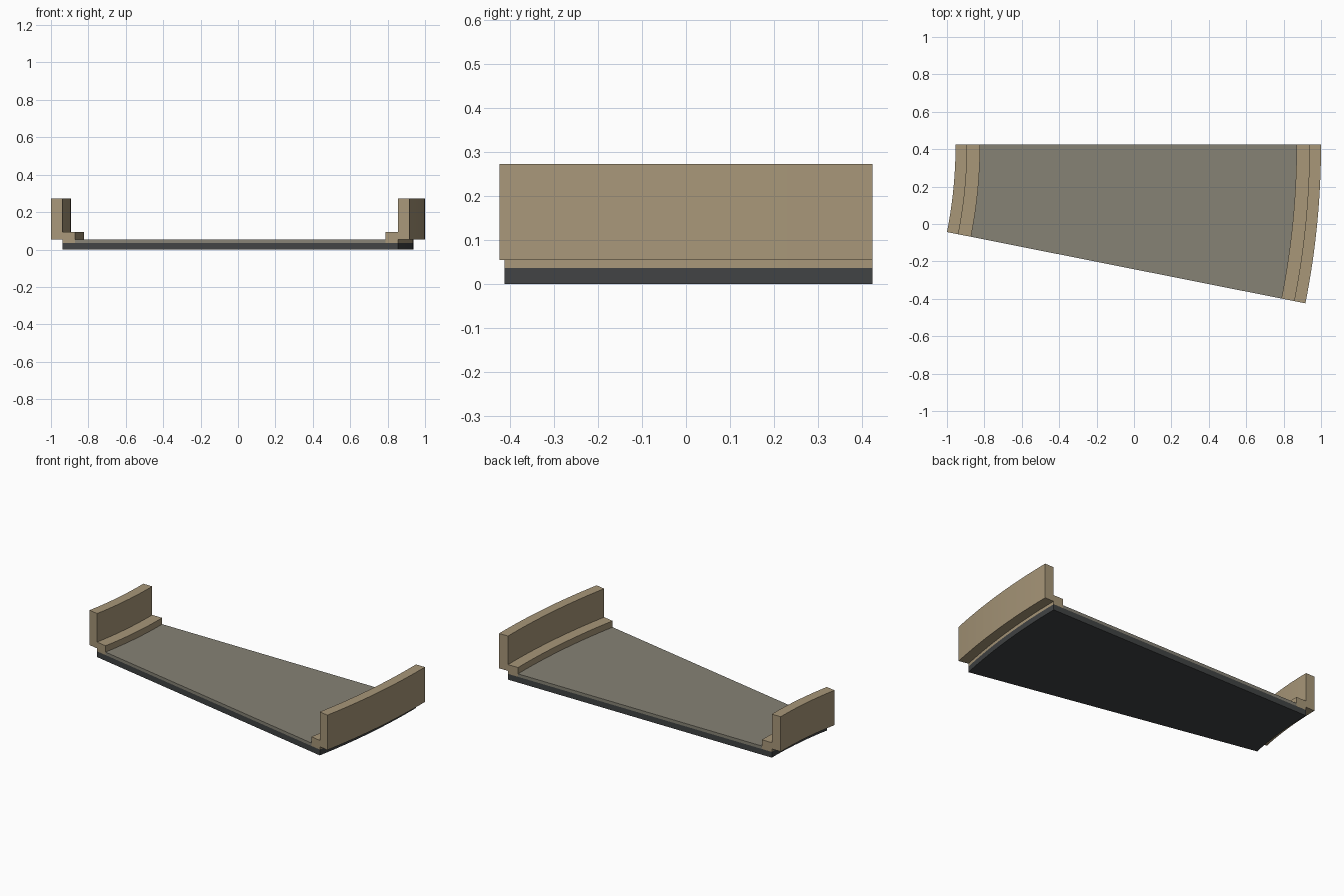
import bpy, bmesh, math

if "Cube" in bpy.data.objects:
    bpy.data.objects.remove(bpy.data.objects["Cube"])

# Curved deck swept about a distant centre
SWEEP = math.radians(11.25)
R_OUT, R_IN = 4.347, 2.393
CX, CY = 1 - R_OUT, 0.424
WALL, CURB = 0.062, 0.069
Z_BASE, Z_DECK, Z_CURB, Z_TOP = 0.036, 0.0545, 0.094, 0.273
STEPS = 16


def material(name, srgb):
    m = bpy.data.materials.new(name)
    m.diffuse_color = [((c / 255 + 0.055) / 1.055) ** 2.4 for c in srgb] + [1]
    m.use_nodes = True
    m.node_tree.nodes["Principled BSDF"].inputs["Base Color"].default_value = m.diffuse_color
    return m


def sweep(name, profile, mat):
    """Sweep a closed (radius, z) profile along the arc and cap both ends."""
    bm = bmesh.new()
    rings = []
    for i in range(STEPS + 1):
        a = -SWEEP * i / STEPS
        rings.append([bm.verts.new((CX + r * math.cos(a), CY + r * math.sin(a), z))
                      for r, z in profile])
    n = len(profile)
    for a, b in zip(rings, rings[1:]):
        for j in range(n):
            k = (j + 1) % n
            bm.faces.new((a[j], a[k], b[k], b[j]))
    bm.faces.new(rings[0])
    bm.faces.new(rings[-1])
    bmesh.ops.recalc_face_normals(bm, faces=bm.faces)
    mesh = bpy.data.meshes.new(name)
    bm.to_mesh(mesh)
    bm.free()
    mesh.materials.append(mat)
    ob = bpy.data.objects.new(name, mesh)
    bpy.context.collection.objects.link(ob)
    bpy.ops.object.select_all(action='DESELECT')
    ob.select_set(True)
    bpy.context.view_layer.objects.active = ob
    bpy.ops.object.shade_smooth_by_angle(angle=math.radians(30))
    return ob


def box(r0, r1, z0, z1):
    return [(r0, z0), (r1, z0), (r1, z1), (r0, z1)]


tan = material("tan stone", (168, 151, 121))
grey = material("warm grey paving", (134, 130, 117))
dark = material("dark underside", (65, 67, 68))

# Dark slab below and paving above it
sweep("base_slab", box(R_IN + WALL, R_OUT - WALL, 0, Z_BASE), dark)
sweep("paving", box(R_IN + WALL + CURB, R_OUT - WALL - CURB, Z_BASE, Z_DECK), grey)

# Stepped parapets: overhanging wall with a low curb on the deck side
for name, edge, s in (("inner_parapet", R_IN, 1), ("outer_parapet", R_OUT, -1)):
    mid, lip = edge + s * WALL, edge + s * (WALL + CURB)
    sweep(name, [(edge, Z_DECK), (mid, Z_DECK), (mid, Z_BASE), (lip, Z_BASE),
                 (lip, Z_CURB), (mid, Z_CURB), (mid, Z_TOP), (edge, Z_TOP)], tan)
